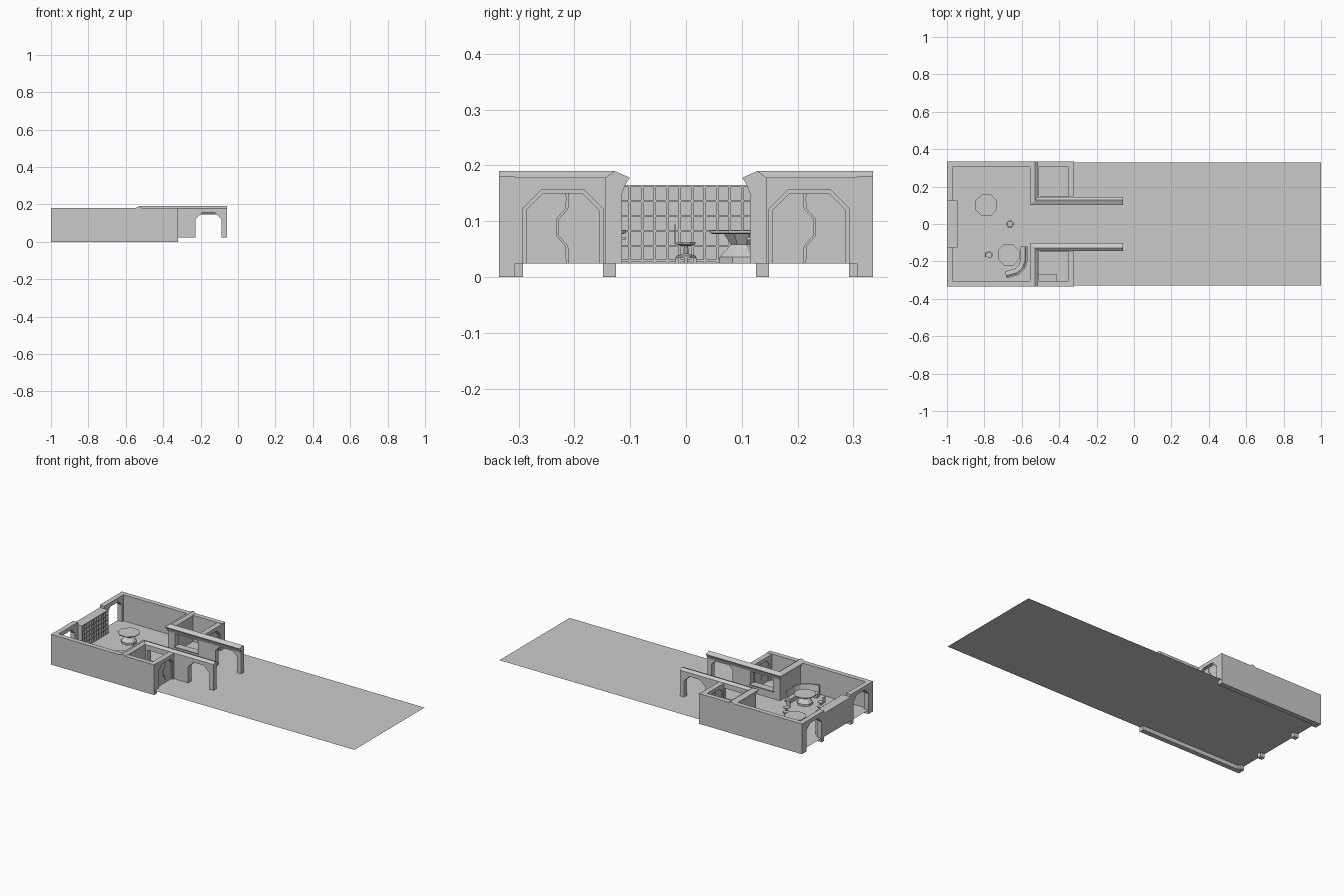
import bpy, bmesh, math
from mathutils import Vector

if "Cube" in bpy.data.objects:
    bpy.data.objects.remove(bpy.data.objects["Cube"])

F = 0.024  # floor height


def finish(name, bm):
    bmesh.ops.recalc_face_normals(bm, faces=bm.faces[:])
    me = bpy.data.meshes.new(name)
    bm.to_mesh(me)
    bm.free()
    ob = bpy.data.objects.new(name, me)
    bpy.context.collection.objects.link(ob)
    return ob


def add_box(bm, x, y, z):
    r = bmesh.ops.create_cube(bm, size=1)
    for v in r['verts']:
        v.co = Vector([(a + b) / 2 + c * (b - a) for (a, b), c in zip((x, y, z), v.co)])


def boxes(name, *specs):
    bm = bmesh.new()
    for s in specs:
        add_box(bm, *[tuple(sorted(r)) for r in s])
    return finish(name, bm)


def prism(name, pts, axis, a, b):
    """Extrude an outline (u, z) between a and b along 'x' or 'y'."""
    bm = bmesh.new()
    place = (lambda u, z: (a, u, z)) if axis == 'x' else (lambda u, z: (u, a, z))
    f = bm.faces.new([bm.verts.new(place(u, z)) for u, z in pts])
    r = bmesh.ops.extrude_face_region(bm, geom=[f])
    d = (b - a, 0, 0) if axis == 'x' else (0, b - a, 0)
    bmesh.ops.translate(bm, vec=d, verts=[v for v in r['geom'] if isinstance(v, bmesh.types.BMVert)])
    return finish(name, bm)


def sweep(name, path, profile, s=1):
    """Sweep a closed profile (offset to the right of the path, z) with mitred corners."""
    P = [Vector(p) for p in path]
    D = [(q - p).normalized() for p, q in zip(P, P[1:])]
    N = [Vector((d.y, -d.x)) for d in D]
    bm = bmesh.new()
    rings = []
    for i, p in enumerate(P):
        n0, n1 = N[max(i - 1, 0)], N[min(i, len(N) - 1)]
        m = (n0 + n1) / (1 + n0.dot(n1))
        rings.append([bm.verts.new((p.x + m.x * d, s * (p.y + m.y * d), z)) for d, z in profile])
    k = len(profile)
    for r0, r1 in zip(rings, rings[1:]):
        for j in range(k):
            bm.faces.new((r0[j], r0[(j + 1) % k], r1[(j + 1) % k], r1[j]))
    bm.faces.new(rings[0])
    bm.faces.new(rings[-1])
    return finish(name, bm)


def lathe(name, x, y, profile, n):
    bm = bmesh.new()
    rings = [[bm.verts.new((x + r * math.cos(2 * math.pi * (i + .5) / n),
                            y + r * math.sin(2 * math.pi * (i + .5) / n), z)) for i in range(n)]
             for r, z in profile]
    for a, b in zip(rings, rings[1:]):
        for i in range(n):
            bm.faces.new((a[i], a[(i + 1) % n], b[(i + 1) % n], b[i]))
    bm.faces.new(rings[0])
    bm.faces.new(rings[-1])
    return finish(name, bm)


def arch(u0, u1, base, top, c):
    return [(u0, base), (u0, top - c), (u0 + c, top), (u1 - c, top), (u1, top - c), (u1, base)]


def arch_wall(name, axis, a, b, u0, u1, o0, o1, base, h, c=.033):
    pts = [(u0, base)] + arch(o0, o1, base, .156, c) + [(u1, base), (u1, h), (u0, h)]
    return prism(name, pts, axis, a, b)


def flip(pts, s):
    return [(u * s, z) for u, z in pts]


# floor
bm = bmesh.new()
bm.faces.new([bm.verts.new(p) for p in ((-1, -.33, F), (1, -.33, F), (1, .33, F), (-1, .33, F))])
finish("floor", bm)

cornice = [(-.016, .17), (-.016, .178), (0, .19), (.027, .178), (.02, .166), (.015, .155), (.013, .147), (0, .147)]
seam = [(.214, .156), (.212, .14), (.214, .122), (.23, .104), (.23, .074), (.214, .056), (.212, F)]

for s, side in ((1, "left"), (-1, "right")):
    # outer and end walls
    boxes(side + "_outer_wall", ((-1, -.32), (s * .306, s * .335), (0, .18)))
    pts = flip([(.125, 0)] + arch(.149, .292, 0, .156, .033) + [(.306, 0), (.306, .18), (.125, .18)], s)
    prism(side + "_end_wall", pts, 'x', -1, -.97)
    # door wall, frame and interlocking door leaves
    pts = flip([(.144, F)] + arch(.149, .292, F, .156, .033) + [(.306, F), (.306, .178), (.144, .178)], s)
    prism(side + "_door_wall", pts, 'x', -.352, -.32)
    pts = flip(arch(.149, .292, F, .156, .033) + arch(.155, .286, F, .150, .031)[::-1], s)
    prism(side + "_door_frame", pts, 'x', -.345, -.327)
    inner = [(.151, F), (.151, .122), (.183, .154)] + [(u - .002, min(z, .154)) for u, z in seam]
    outer = [(.29, F), (.29, .122), (.258, .154)] + [(u + .002, min(z, .154)) for u, z in seam]
    prism(side + "_door_inner_leaf", flip(inner, s), 'x', -.342, -.333)
    prism(side + "_door_outer_leaf", flip(outer, s), 'x', -.342, -.333)
    boxes(side + "_door_seam", ((-.340, -.338), (s * .2, s * .24), (F, .154)))
    # arcade wall: arched end, then service window
    arch_wall(side + "_arcade_arch", 'y', s * .115, s * .144, -.345, -.06, -.228, -.088, F, .178, .036)
    y = (s * .115, s * .144)
    boxes(side + "_window_wall",
          ((-.541, -.495), y, (F, .178)),
          ((-.495, -.345), y, (F, .07)),
          ((-.495, -.345), y, (.148, .178)))
    boxes(side + "_window_sill", ((-.5, -.34), (s * .108, s * .15), (.066, .072)))
    # cross wall and cornice turning the corner
    boxes(side + "_cross_wall", ((-.541, -.51), (s * .144, s * .306), (F, .178)))
    sweep(side + "_cornice", [(-.528, .335), (-.528, .128), (-.06, .128)], cornice, s)

# lattice feature between the end arches
boxes("lattice_panel", ((-1, -.955), (-.125, .125), (F, .165)))
bars = [((-.956, -.943), (y - .002, y + .002), (F, .165))
        for y in [-.123 + i * .246 / 11 for i in range(12)]]
bars += [((-.956, -.9435), (-.125, .125), (z - .002, z + .002)) for z in [.029 + i * .0268 for i in range(6)]]
boxes("lattice_bars", *bars)

# octagonal pedestal tables
for i, (x, y) in enumerate(((-.79, .1), (-.67, -.165))):
    lathe(f"table_top_{i}", x, y, [(.056, .077), (.062, .079), (.062, .083)], 8)
    lathe(f"table_pedestal_{i}", x, y, [(.043, F), (.043, .036), (.021, .058), (.035, .078)], 8)

# swivel chairs
for i, (x, y, bx, by) in enumerate(((-.663, 0, 0, -1), (-.775, -.165, -1, 0))):
    lathe(f"chair_base_{i}", x, y, [(.019, .034), (.019, .038), (.005, .042), (.004, .058)], 8)
    lathe(f"chair_seat_{i}", x, y, [(.013, .056), (.018, .059), (.018, .063)], 8)
    feet = [((x + a * .016 - .003, x + a * .016 + .003), (y + b * .016 - .003, y + b * .016 + .003), (F, .036))
            for a, b in ((1, 0), (-1, 0), (0, 1), (0, -1))]
    boxes(f"chair_feet_{i}", *feet)
    cx, cy = x + bx * .019, y + by * .019
    wx, wy = (.012, .0015) if by else (.0015, .012)
    boxes(f"chair_back_{i}", ((cx - wx, cx + wx), (cy - wy, cy + wy), (.058, .094)))

# curved bench around the second table
sweep("curved_bench",
      [(-.57, -.12), (-.57, -.2), (-.583, -.24), (-.618, -.273), (-.68, -.29)],
      [(0, F), (0, .09), (.008, .09), (.014, .053), (.038, .051), (.034, F)])

# counter with two taps in the side room
boxes("side_counter", ((-.51, -.415), (-.306, -.267), (F, .07)))
for i, x in enumerate((-.49, -.46)):
    lathe(f"counter_tap_{i}", x, -.287, [(.005, .07), (.005, .074)], 8)
